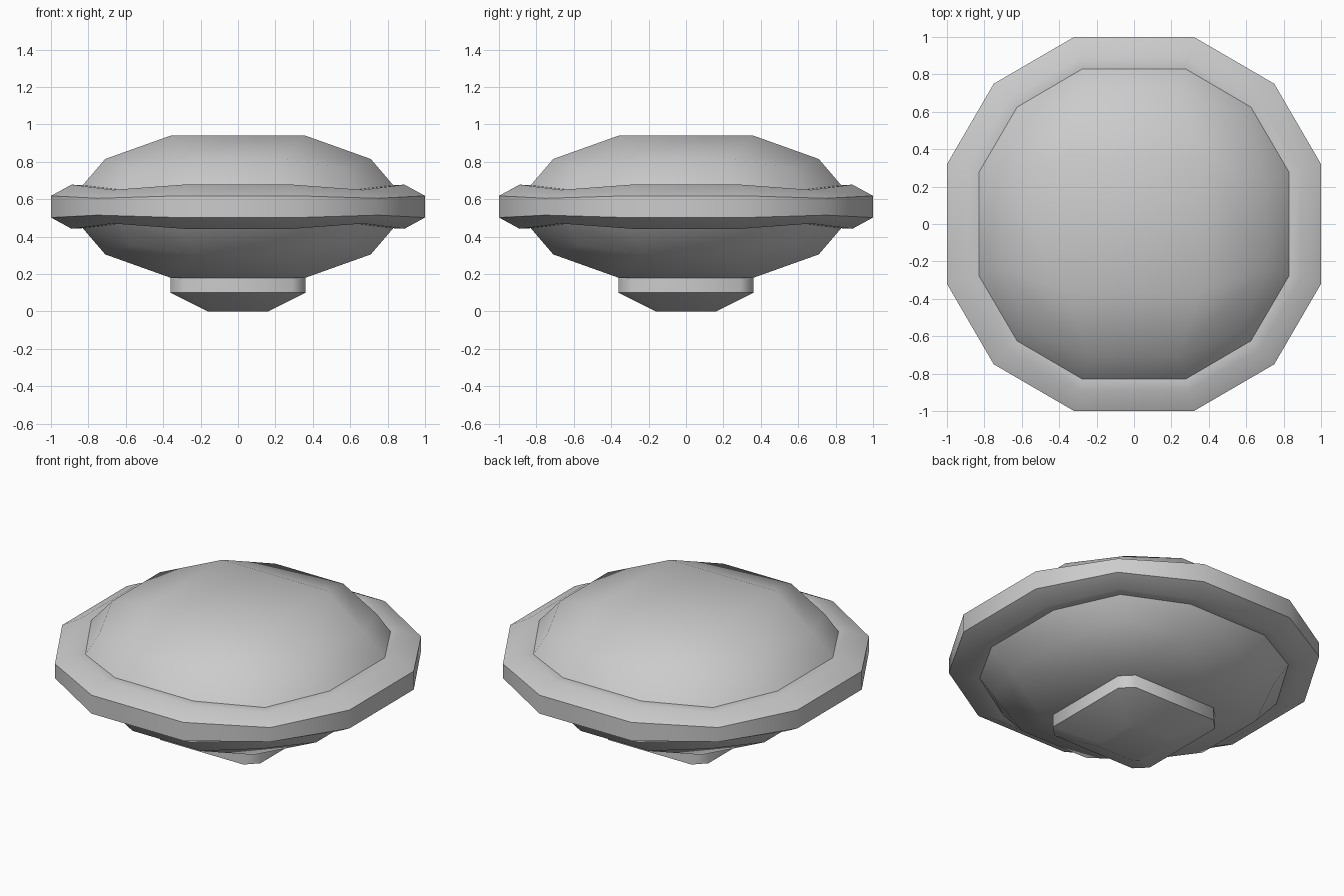
import bpy, bmesh, math
from mathutils import Vector

if "Cube" in bpy.data.objects:
    bpy.data.objects.remove(bpy.data.objects["Cube"])

MID = 0.56  # height of the saucer's mid plane


def rotate4(pts):
    """Repeat a quarter of a ring around z."""
    out = []
    for k in range(4):
        for x, y, z in pts:
            for _ in range(k):
                x, y = -y, x
            out.append((x, y, z))
    return out


def ring12(reach, half, corner, z, zc):
    """Twelve-sided loop: two side points and one corner point per quarter."""
    return rotate4([(reach, half, z), (corner, corner, zc), (half, reach, z)])


def bridge(bm, a, b):
    n = len(a)
    for i in range(n):
        bm.faces.new((a[i], a[(i + 1) % n], b[(i + 1) % n], b[i]))


def finish(bm, name, angle):
    bmesh.ops.recalc_face_normals(bm, faces=bm.faces)
    mesh = bpy.data.meshes.new(name)
    bm.to_mesh(mesh)
    bm.free()
    obj = bpy.data.objects.new(name, mesh)
    bpy.context.collection.objects.link(obj)
    bpy.ops.object.select_all(action='DESELECT')
    obj.select_set(True)
    bpy.context.view_layer.objects.active = obj
    bpy.ops.object.shade_smooth_by_angle(angle=math.radians(angle))
    return obj


# Saucer hull: dome, rim and matching underside, mirrored about the mid plane
profile = [  # reach, half width of side, corner, side height, corner height
    (0.71, 0.237, 0.57, 0.255, 0.205),   # dome shoulder
    (0.83, 0.275, 0.625, 0.115, 0.09),   # where the dome meets the rim
    (0.89, 0.29, 0.67, 0.118, 0.09),     # rim top edge
    (1.00, 0.32, 0.75, 0.058, 0.045),    # rim outer edge
]
bm = bmesh.new()
loops = []
for sign, rows in ((1, profile), (-1, profile[::-1])):
    for r, h, c, z, zc in rows:
        pts = ring12(r, h, c, MID + sign * z, MID + sign * zc)
        loops.append([bm.verts.new(p) for p in pts])
for a, b in zip(loops, loops[1:]):
    bridge(bm, a, b)

# Flat caps with a central square and a ring of quads around it
for loop, sign in ((loops[0], 1), (loops[-1], -1)):
    inner = [bm.verts.new(p) for p in rotate4([(0.36, 0.36, MID + sign * 0.38)])]
    bm.faces.new(inner)
    for k in range(4):
        bm.faces.new((loop[3 * k], loop[3 * k + 1], loop[3 * k + 2], inner[k]))
        bm.faces.new((loop[3 * k + 2], loop[(3 * k + 3) % 12],
                      inner[(k + 1) % 4], inner[k]))
finish(bm, "saucer_hull", 40)

# Base foot: square with cut corners, tapering to the ground
bm = bmesh.new()
foot = []
for reach, half, z in ((0.36, 0.29, 0.19), (0.36, 0.29, 0.10), (0.16, 0.13, 0.0)):
    pts = rotate4([(reach, half, z), (half, reach, z)])
    foot.append([bm.verts.new(p) for p in pts])
for a, b in zip(foot, foot[1:]):
    bridge(bm, a, b)
bm.faces.new(foot[0])
bm.faces.new(foot[-1])
finish(bm, "base_foot", 50)
